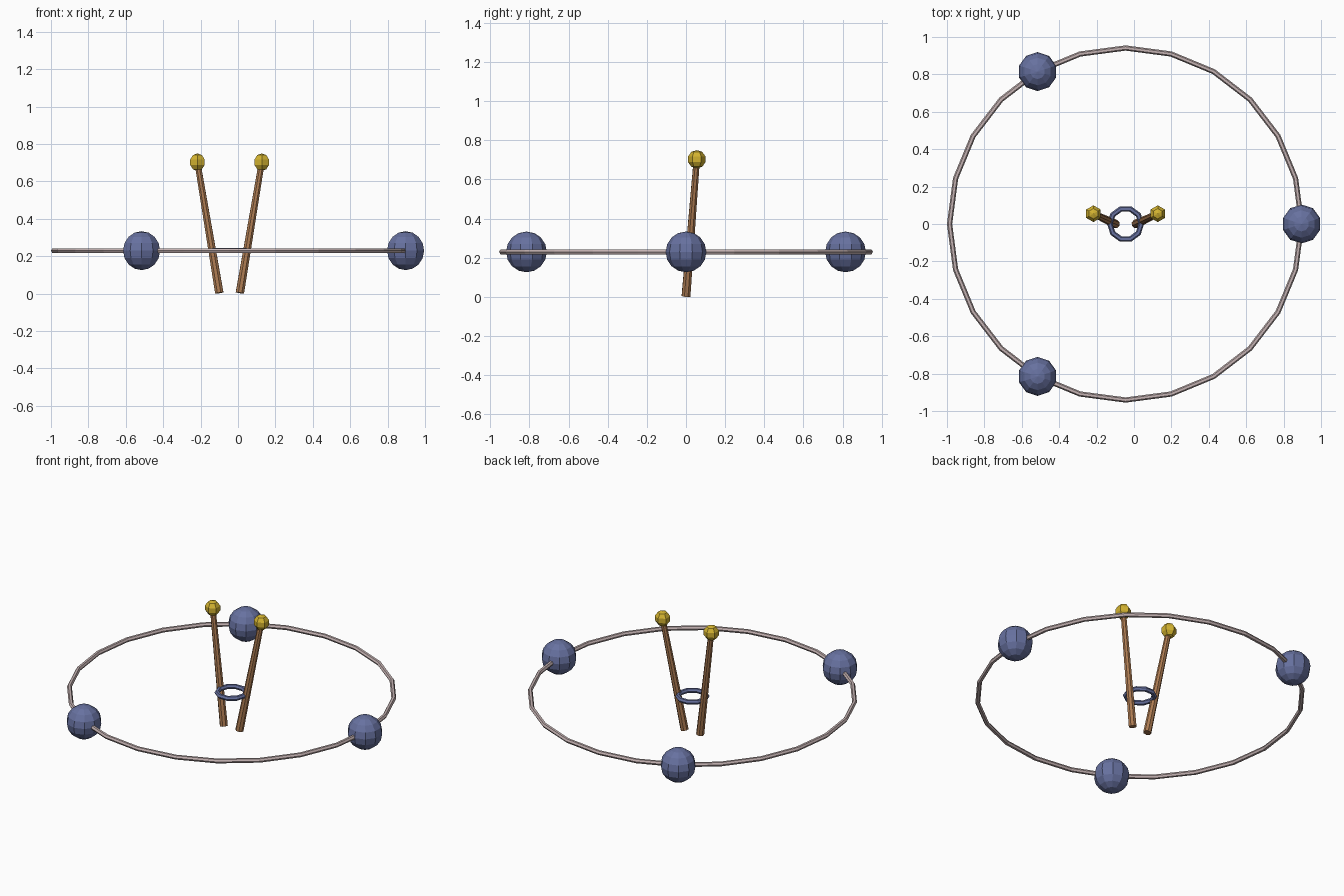
import bpy, bmesh, math
from mathutils import Vector, Matrix

if "Cube" in bpy.data.objects:
    bpy.data.objects.remove(bpy.data.objects["Cube"])

CX, RING_Z = -0.045, 0.23


def material(name, rgb):
    m = bpy.data.materials.new(name)
    m.diffuse_color = (*rgb, 1)
    m.use_nodes = True
    m.node_tree.nodes["Principled BSDF"].inputs["Base Color"].default_value = m.diffuse_color
    return m


BLUE = material("slate_blue", (0.135, 0.165, 0.35))
PINK = material("pale_pink_grey", (0.56, 0.45, 0.45))
BROWN = material("tan_brown", (0.42, 0.20, 0.085))
GOLD = material("gold", (0.65, 0.45, 0.03))


def finish(name, bm, mat, smooth=False):
    bmesh.ops.recalc_face_normals(bm, faces=bm.faces)
    mesh = bpy.data.meshes.new(name)
    bm.to_mesh(mesh)
    bm.free()
    mesh.materials.append(mat)
    for p in mesh.polygons:
        p.use_smooth = smooth
    ob = bpy.data.objects.new(name, mesh)
    bpy.context.collection.objects.link(ob)
    return ob


def ball(name, centre, r, segs, rings, mat, smooth=False, turn=0.0):
    bm = bmesh.new()
    bmesh.ops.create_uvsphere(bm, u_segments=segs, v_segments=rings, radius=r,
                              matrix=Matrix.Translation(centre) @ Matrix.Rotation(turn, 4, "Z"))
    return finish(name, bm, mat, smooth)


def torus(name, centre, major, minor, segs, sides, mat):
    bm = bmesh.new()
    grid = []
    for i in range(segs):
        a = math.tau * i / segs
        row = []
        for j in range(sides):
            b = math.tau * j / sides
            d = major + minor * math.cos(b)
            row.append(bm.verts.new(Vector(centre) + Vector(
                (d * math.cos(a), d * math.sin(a), minor * math.sin(b)))))
        grid.append(row)
    for i in range(segs):
        n = (i + 1) % segs
        for j in range(sides):
            k = (j + 1) % sides
            bm.faces.new((grid[i][j], grid[n][j], grid[n][k], grid[i][k]))
    return finish(name, bm, mat)


def stick(name, a, b, r1, r2, sides, mat):
    a, b = Vector(a), Vector(b)
    bm = bmesh.new()
    rot = (b - a).to_track_quat("Z", "Y").to_matrix().to_4x4()
    bmesh.ops.create_cone(bm, cap_ends=True, segments=sides, radius1=r1, radius2=r2,
                          depth=(b - a).length,
                          matrix=Matrix.Translation((a + b) / 2) @ rot)
    return finish(name, bm, mat)


# Large thin hoop and small inner collar
torus("outer_hoop", (CX, 0, RING_Z), 0.941, 0.014, 24, 6, PINK)
torus("inner_collar", (CX, 0, RING_Z), 0.084, 0.015, 10, 6, BLUE)

# Three balls spaced evenly on the hoop
for i in range(3):
    a = math.tau * i / 3
    ball(f"hoop_ball_{i + 1}",
         (CX + 0.941 * math.cos(a), 0.941 * math.sin(a), RING_Z),
         0.104, 10, 8, BLUE)

# Two leaning tapered sticks with gold tips
for side, s in (("left", -1), ("right", 1)):
    top = (CX + s * 0.172, 0.055, 0.703)
    stick(f"{side}_stick", (CX + s * 0.055, 0, 0.004), top, 0.024, 0.017, 8, BROWN)
    ball(f"{side}_tip", top, 0.047, 6, 5, GOLD)
